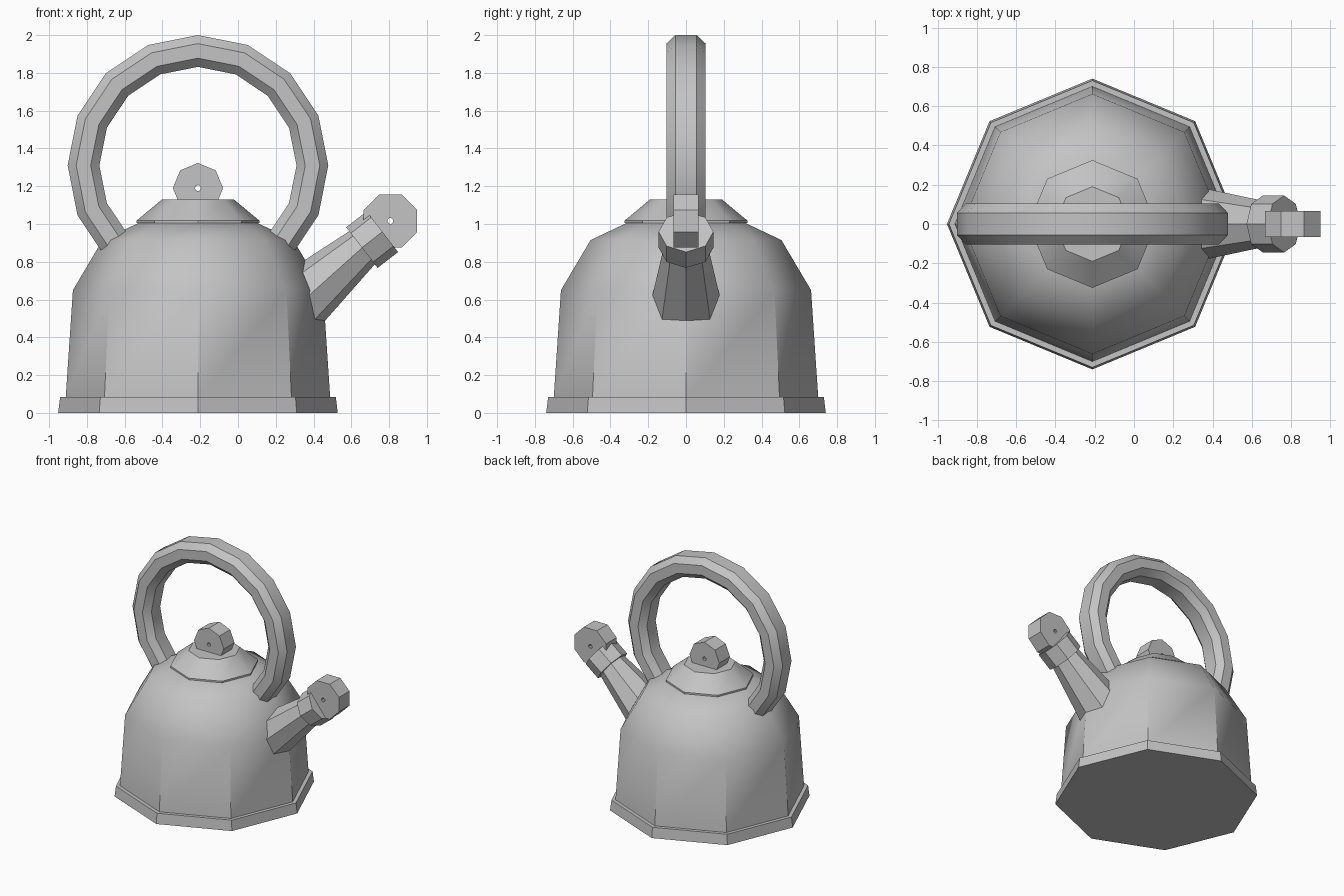
import bpy, bmesh, math
from mathutils import Vector

if "Cube" in bpy.data.objects:
    bpy.data.objects.remove(bpy.data.objects["Cube"])

CX = -0.212          # kettle axis
SHARP = math.radians(40)

steel = bpy.data.materials.new("brushed_grey")
steel.diffuse_color = (0.55, 0.55, 0.55, 1)
steel.use_nodes = True
steel.node_tree.nodes["Principled BSDF"].inputs["Base Color"].default_value = steel.diffuse_color


def loft(name, rings, cyclic=False):
    """Skin a list of equal-length rings; cap the ends unless cyclic."""
    bm = bmesh.new()
    vr = [[bm.verts.new(p) for p in ring] for ring in rings]
    n = len(vr[0])
    for a, b in zip(vr, vr[1:] + (vr[:1] if cyclic else [])):
        for i in range(n):
            j = (i + 1) % n
            bm.faces.new((a[i], a[j], b[j], b[i]))
    if not cyclic:
        bm.faces.new(vr[0])
        bm.faces.new(vr[-1])
    bmesh.ops.recalc_face_normals(bm, faces=bm.faces)
    for f in bm.faces:
        f.smooth = True
    for e in bm.edges:
        e.smooth = e.calc_face_angle(0) < SHARP
    me = bpy.data.meshes.new(name)
    bm.to_mesh(me)
    bm.free()
    me.materials.append(steel)
    ob = bpy.data.objects.new(name, me)
    bpy.context.collection.objects.link(ob)
    return ob


def ring(center, u, v, n=8, turn=0.0):
    """Polygon around center spanned by the half-axes u and v."""
    c, u, v = Vector(center), Vector(u), Vector(v)
    angles = [turn + 2 * math.pi * i / n for i in range(n)]
    return [c + u * math.cos(a) + v * math.sin(a) for a in angles]


def lathe(name, profile):
    return loft(name, [ring((CX, 0, z), (r, 0, 0), (0, r, 0)) for r, z in profile])


def holed_disc(name, x, z, r, half, turn=0.0, hole=0.016):
    """Octagonal disc facing the front with a small hole through it."""
    return loft(name, [ring((x, y, z), (q, 0, 0), (0, 0, q), turn=turn)
                       for q, y in ((r, -half), (r, half), (hole, half), (hole, -half))],
                cyclic=True)


# Body with base rim and dome
lathe("kettle_body", [(0.74, 0), (0.73, 0.083), (0.70, 0.083), (0.662, 0.65),
                      (0.505, 0.915), (0.315, 1.005)])
# Lid and its knob
lathe("lid", [(0.325, 1.005), (0.325, 1.018), (0.19, 1.13)])
holed_disc("lid_knob", CX, 1.19, 0.133, 0.068)

# Spout, collar and whistle cap
ax = Vector((0.79, 0, 0.613)).normalized()
up = Vector((-ax.z, 0, ax.x))
side = Vector((0, 1, 0))
tip = Vector((0.656, 0, 0.875))
loft("spout", [ring((0.365, 0, 0.612), (-0.058, 0, 0.167), side * 0.18),
               ring(tip + ax * 0.02, up * 0.108, side * 0.115)])
loft("spout_collar", [ring(tip + ax * d, up * 0.136, side * 0.145) for d in (0, 0.137)])
holed_disc("spout_whistle", 0.807, 1.016, 0.153, 0.067, turn=math.pi / 8)

# Handle: octagonal section swept along three quarters of a 16-gon
section = [(0.69, -0.056), (0.69, 0.056), (0.645, 0.104), (0.568, 0.104),
           (0.522, 0.056), (0.522, -0.056), (0.568, -0.104), (0.645, -0.104)]
arc = [math.radians(-45 + 22.5 * i) for i in range(13)]
loft("handle", [[(CX + r * math.cos(a), y, 1.31 + r * math.sin(a)) for r, y in section]
                for a in arc])
